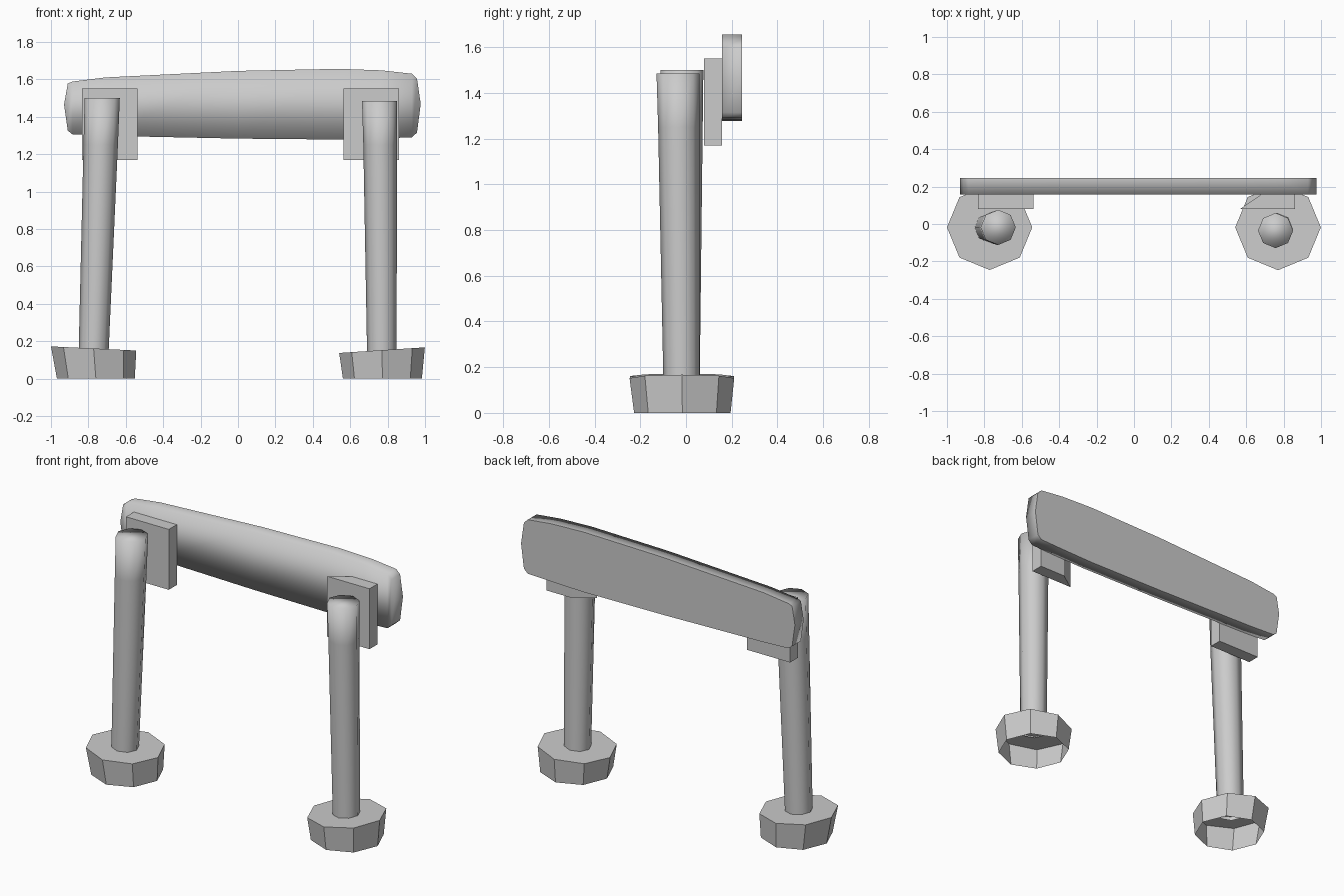
import bpy
from math import cos, sin, pi

if "Cube" in bpy.data.objects:
    bpy.data.objects.remove(bpy.data.objects["Cube"])


def add_mesh(name, verts, faces, smooth=False):
    mesh = bpy.data.meshes.new(name)
    mesh.from_pydata(verts, [], faces)
    mesh.update()
    for p in mesh.polygons:
        p.use_smooth = smooth
    obj = bpy.data.objects.new(name, mesh)
    bpy.context.collection.objects.link(obj)
    return obj


def loft(name, rings, smooth=False, tilt=0.0):
    """Octagonal rings (x, y, z, radius) from bottom to top, capped only at the top."""
    verts, faces = [], []
    for k, (x, y, z, r) in enumerate(rings):
        for i in range(8):
            a = i * pi / 4
            slope = tilt * cos(a) if k == len(rings) - 1 else 0
            verts.append((x + r * cos(a), y + r * sin(a), z + slope))
    for k in range(len(rings) - 1):
        for i in range(8):
            j = (i + 1) % 8
            faces.append((k * 8 + i, k * 8 + j, k * 8 + 8 + j, k * 8 + 8 + i))
    faces.append(tuple(range(len(verts) - 8, len(verts))))
    return add_mesh(name, verts, faces, smooth)


def prism(name, outline, z0, z1):
    """Vertical prism over a counter-clockwise plan outline."""
    n = len(outline)
    verts = [(x, y, z) for z in (z0, z1) for x, y in outline]
    faces = [tuple(reversed(range(n))), tuple(range(n, 2 * n))]
    faces += [(i, (i + 1) % n, n + (i + 1) % n, n + i) for i in range(n)]
    return add_mesh(name, verts, faces)


# Hollow feet with slightly tilted tops
loft("left_foot", [(-0.76, -0.016, 0, 0.208), (-0.772, -0.018, 0.161, 0.228)], tilt=-0.011)
loft("right_foot", [(0.772, -0.016, 0, 0.211), (0.77, -0.018, 0.152, 0.229)], tilt=0.015)

# Leaning posts, wider at the top
loft("left_post", [(-0.772, -0.02, 0.14, 0.08), (-0.734, -0.019, 1.25, 0.092),
                   (-0.726, -0.018, 1.5, 0.094)], True)
loft("right_post", [(0.769, -0.02, 0.14, 0.079), (0.76, -0.032, 1.25, 0.09),
                    (0.757, -0.035, 1.485, 0.094)], True)

# Mounting brackets, the right one with a cut inner corner
F, B = 0.079, 0.158
prism("left_bracket", [(-0.835, F), (-0.537, F), (-0.537, B), (-0.835, B)], 1.17, 1.55)
prism("right_bracket", [(0.565, F), (0.86, F), (0.86, B), (0.68, B)], 1.17, 1.55)

# Board: columns of (x, bottom z, top z), closed by a tip at each end
columns = [(-0.91, 1.325, 1.578), (-0.885, 1.306, 1.588), (-0.71, 1.298, 1.61),
           (0, 1.283, 1.645), (0.54, 1.278, 1.656), (0.765, 1.284, 1.648),
           (0.93, 1.29, 1.63), (0.957, 1.315, 1.604)]
n = len(columns)
outline = [(-0.93, 1.465)] + [(x, b) for x, b, t in columns] + [(0.977, 1.468)]
outline += [(x, t) for x, b, t in reversed(columns)]
m = len(outline)
verts = [(x, y, z) for y in (0.158, 0.245) for x, z in outline]
front = [(0, 1, m - 1), (n, n + 1, n + 2)]
front += [(i, i + 1, m - i - 1, m - i) for i in range(1, n)]
sides = [(i, m + i, m + (i + 1) % m, (i + 1) % m) for i in range(m)]
back = [tuple(m + i for i in reversed(f)) for f in front]
board = add_mesh("board", verts, front + sides + back, True)
# Smooth front and rim, flat back with a sharp border
for p in list(board.data.polygons)[-len(back):]:
    p.use_smooth = False
for e in board.data.edges:
    if all(v >= m for v in e.vertices):
        e.use_edge_sharp = True
